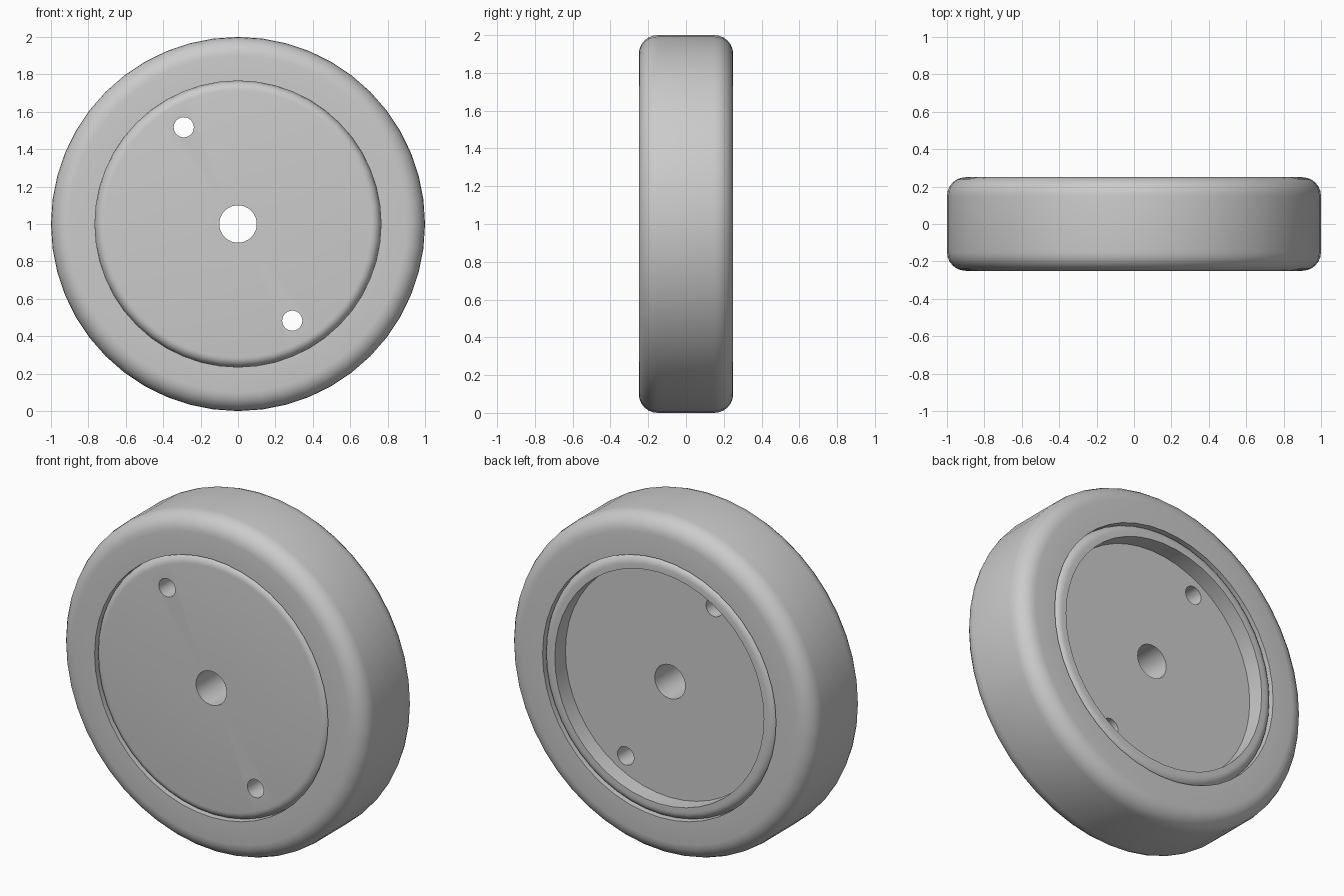
import bpy, bmesh, math
from mathutils import Matrix, Vector

cube = bpy.data.objects.get("Cube")
if cube:
    bpy.data.objects.remove(cube, do_unlink=True)

SEGMENTS = 48
CENTRE = Vector((0, 0, 1))
BORE = 0.765        # radius where tyre and hub meet
HALF = 0.25         # half the wheel width

grey = bpy.data.materials.new("plain_grey")
grey.use_nodes = True
colour = (0.6, 0.6, 0.6, 1)
grey.diffuse_color = colour
grey.node_tree.nodes["Principled BSDF"].inputs["Base Color"].default_value = colour


def fillet(radius, y, size, start, steps=6):
    """Quarter arc of (radius, y) points around a corner centre."""
    angles = [start + math.pi / 2 * i / steps for i in range(steps + 1)]
    return [(radius + size * math.cos(a), y + size * math.sin(a)) for a in angles]


def lathe(name, profile):
    """Revolve a closed (radius, y) profile about the wheel axle."""
    bm = bmesh.new()
    rings = []
    for i in range(SEGMENTS):
        turn = Matrix.Rotation(math.tau * i / SEGMENTS, 3, 'Y')
        rings.append([bm.verts.new(turn @ Vector((r, y, 0)) + CENTRE) for r, y in profile])
    count = len(profile)
    for i in range(SEGMENTS):
        a, b = rings[i], rings[(i + 1) % SEGMENTS]
        for j in range(count):
            k = (j + 1) % count
            bm.faces.new((a[j], a[k], b[k], b[j]))
    bmesh.ops.recalc_face_normals(bm, faces=bm.faces)
    mesh = bpy.data.meshes.new(name)
    bm.to_mesh(mesh)
    bm.free()
    mesh.materials.append(grey)
    obj = bpy.data.objects.new(name, mesh)
    bpy.context.collection.objects.link(obj)
    return obj


def smooth(obj):
    bpy.ops.object.select_all(action='DESELECT')
    obj.select_set(True)
    bpy.context.view_layer.objects.active = obj
    bpy.ops.object.shade_smooth_by_angle(angle=math.radians(30))


# Tyre: square bore, rounded outer shoulders
round_tyre = 0.1
tyre = lathe("tyre",
             [(BORE, -HALF)]
             + fillet(1 - round_tyre, -HALF + round_tyre, round_tyre, -math.pi / 2)
             + fillet(1 - round_tyre, HALF - round_tyre, round_tyre, 0)
             + [(BORE, HALF)])

# Hub: solid front, rounded rim, dished back and axle hole
round_hub = 0.05
hub = lathe("hub",
            [(0.1, -HALF)]
            + fillet(BORE - round_hub, -HALF + round_hub, round_hub, -math.pi / 2)
            + fillet(BORE - round_hub, HALF - round_hub, round_hub, 0)
            + [(0.685, HALF), (0.685, 0.15), (0.1, 0.15)])

# Two small through holes opposite each other
for side in (-1, 1):
    bpy.ops.mesh.primitive_cylinder_add(
        vertices=24, radius=0.054, depth=1,
        location=(0.29 * side, 0, 1 - 0.517 * side), rotation=(math.pi / 2, 0, 0))
    cutter = bpy.context.object
    cutter.name = "hole_cutter"
    cut = hub.modifiers.new("hole", 'BOOLEAN')
    cut.operation = 'DIFFERENCE'
    cut.solver = 'EXACT'
    cut.object = cutter
    bpy.ops.object.select_all(action='DESELECT')
    bpy.context.view_layer.objects.active = hub
    hub.select_set(True)
    bpy.ops.object.modifier_apply(modifier=cut.name)
    bpy.data.objects.remove(cutter, do_unlink=True)

smooth(tyre)
smooth(hub)
